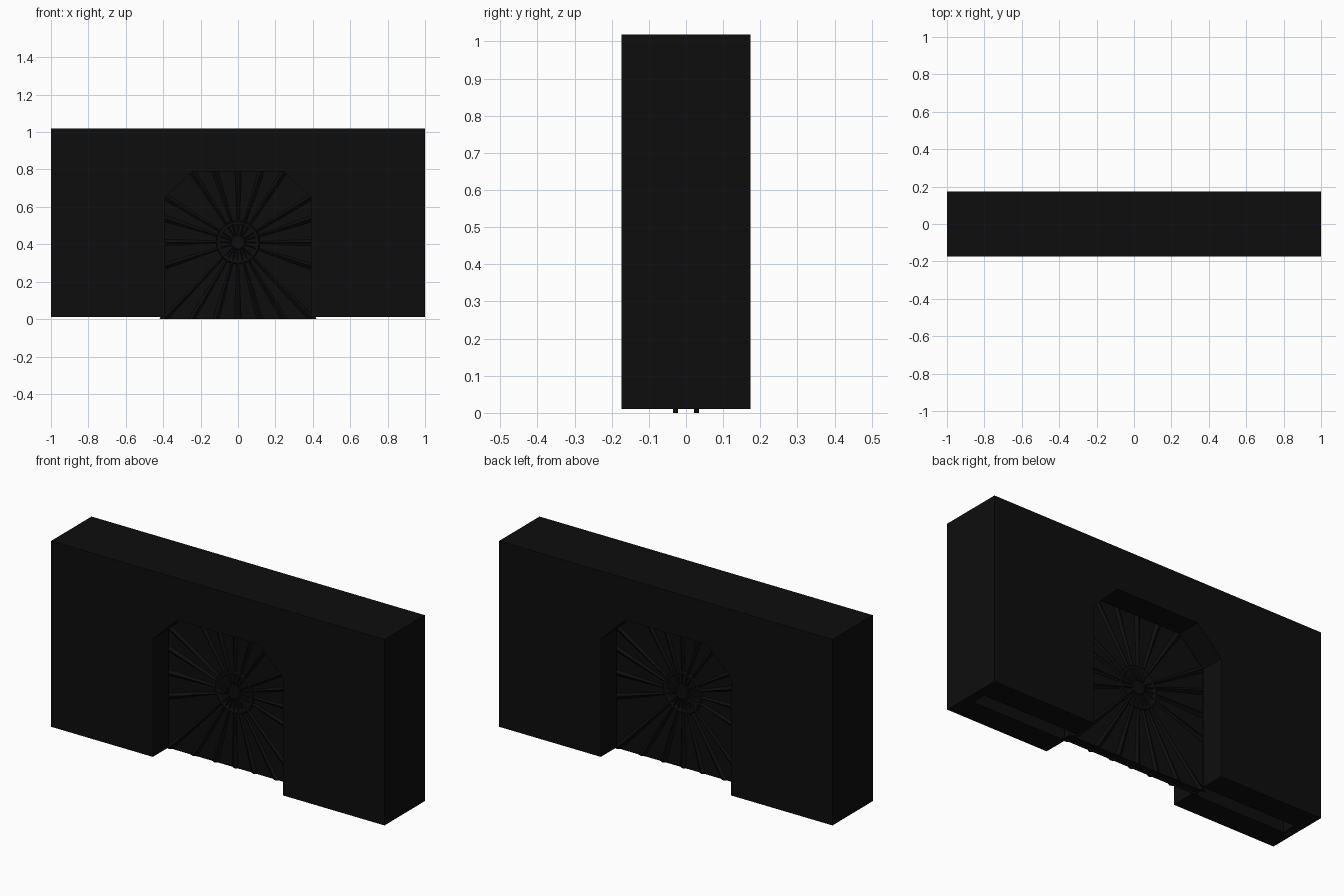
import bpy, bmesh, math
from mathutils import Vector, Matrix

if "Cube" in bpy.data.objects:
    bpy.data.objects.remove(bpy.data.objects["Cube"])

black = bpy.data.materials.new("black")
black.diffuse_color = (0.004, 0.004, 0.004, 1)
black.use_nodes = True
black.node_tree.nodes["Principled BSDF"].inputs["Base Color"].default_value = black.diffuse_color
CZ = 0.41  # height of the sunburst centre


def finish(name, bm):
    bmesh.ops.recalc_face_normals(bm, faces=bm.faces)
    me = bpy.data.meshes.new(name)
    bm.to_mesh(me)
    bm.free()
    ob = bpy.data.objects.new(name, me)
    bpy.context.collection.objects.link(ob)
    me.materials.append(black)
    return ob


def slab(name, outline, y0, y1):
    """Extrude an x-z outline from y0 to y1."""
    bm = bmesh.new()
    f = bm.faces.new([bm.verts.new((x, y0, z)) for x, z in outline])
    g = bmesh.ops.extrude_face_region(bm, geom=[f])
    bmesh.ops.translate(bm, vec=(0, y1 - y0, 0),
                        verts=[v for v in g["geom"] if isinstance(v, bmesh.types.BMVert)])
    return finish(name, bm)


def mirrored(right):
    return right + [(-x, z) for x, z in reversed(right)]


# wall with a chamfered doorway and a slot underneath that holds the door
wall = slab("wall", mirrored([(0.245, 0.79), (0.39, 0.65), (0.39, 0.01),
                              (1, 0.01), (1, 1.018)]), -0.173, 0.173)
cutter = slab("slot_cutter", [(-0.95, -0.1), (0.95, -0.1), (0.95, 0.85), (-0.95, 0.85)],
              -0.04, 0.04)
mod = wall.modifiers.new("slot", "BOOLEAN")
mod.operation, mod.solver, mod.object = "DIFFERENCE", "EXACT", cutter
bpy.context.view_layer.objects.active = wall
bpy.ops.object.modifier_apply(modifier=mod.name)
bpy.data.objects.remove(cutter)

# door core
outline = [(0.405, 0.01), (0.405, 0.655), (0.25, 0.805)]
slab("door_core", mirrored(outline), -0.022, 0.022)


def reach(a):
    """Distance from the centre to the door edge along angle a."""
    c, s = abs(math.cos(a)), math.sin(a)
    r = 0.405 / c if c > 1e-6 else 9
    if s > 1e-6:
        r = min(r, 0.395 / s, (0.405 + 0.245) / (c + s))
    elif s < -1e-6:
        r = min(r, (CZ + 0.02) / -s)
    return r


half = [-74, -59, -46, -18, 0, 18, 32, 57, 72]
angles = half + [180 - a for a in half] + [90, -90]

for side, label in ((-1, "front"), (1, "back")):
    # thin facing that hangs a little below the wall
    y0, y1 = sorted((side * 0.021, side * 0.025))
    slab(label + "_facing", mirrored([(0.405, 0)] + outline[1:]), y0, y1)

    # tapered triangular sunburst ridges
    bm = bmesh.new()
    for deg in angles:
        a = math.radians(deg)
        d = Vector((math.cos(a), 0, math.sin(a)))
        n = Vector((-d.z, 0, d.x))
        o = Vector((0, 0, CZ))
        rings = []
        for r, w in ((0.04, 0.006), (reach(a), 0.02)):
            p = o + d * r
            rings.append([bm.verts.new(p + n * w + Vector((0, side * 0.023, 0))),
                          bm.verts.new(p + Vector((0, side * 0.035, 0))),
                          bm.verts.new(p - n * w + Vector((0, side * 0.023, 0)))])
        for i in range(3):
            j = (i + 1) % 3
            bm.faces.new((rings[0][i], rings[0][j], rings[1][j], rings[1][i]))
        bm.faces.new(rings[0])
        bm.faces.new(rings[1])
    bmesh.ops.bisect_plane(bm, geom=bm.verts[:] + bm.edges[:] + bm.faces[:],
                           plane_co=(0, 0, 0), plane_no=(0, 0, -1), clear_outer=True)
    finish(label + "_sunburst", bm)

    # hub disc with a raised rim
    bm = bmesh.new()
    loops = []
    for r, y in ((0.118, 0.023), (0.112, 0.035), (0.1, 0.035), (0.09, 0.029), (0.04, 0.029),
                 (0.035, 0.034)):
        loops.append([bm.verts.new((r * math.cos(k * math.pi / 12), side * y,
                                    CZ + r * math.sin(k * math.pi / 12))) for k in range(24)])
    for p, q in zip(loops, loops[1:]):
        for k in range(24):
            m = (k + 1) % 24
            bm.faces.new((p[k], p[m], q[m], q[k]))
    bm.faces.new(loops[-1])
    bm.faces.new(loops[0])
    finish(label + "_hub", bm)
